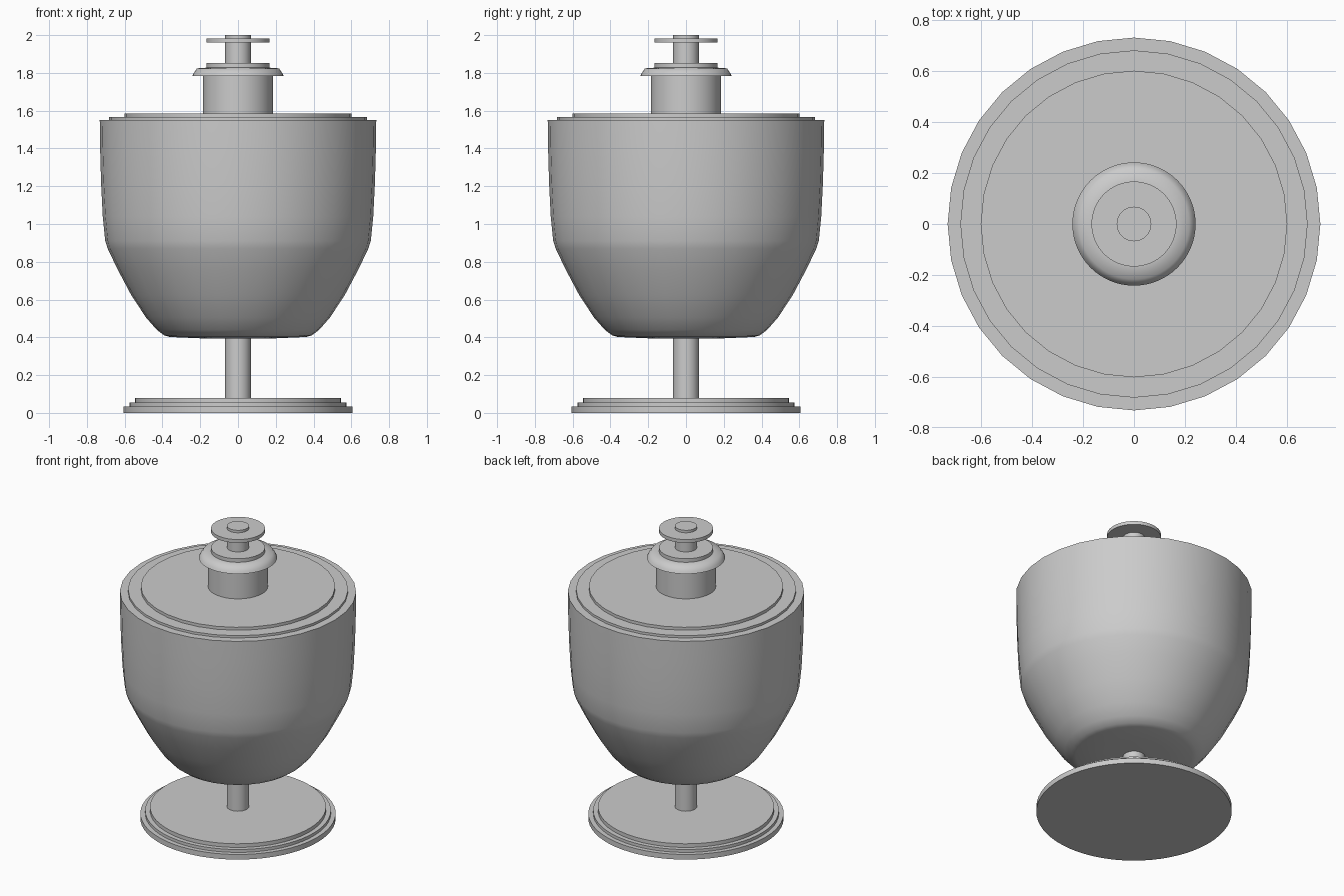
import bpy, bmesh, math

if "Cube" in bpy.data.objects:
    bpy.data.objects.remove(bpy.data.objects["Cube"])


def lathe(name, profile, sides=64, sharp_deg=35):
    """Closed solid of revolution from (radius, z) points, bottom to top."""
    bm = bmesh.new()
    rings = []
    for r, z in profile:
        rings.append([bm.verts.new((r * math.cos(2 * math.pi * i / sides),
                                    r * math.sin(2 * math.pi * i / sides), z))
                      for i in range(sides)])
    for low, high in zip(rings, rings[1:]):
        for i in range(sides):
            j = (i + 1) % sides
            bm.faces.new((low[i], low[j], high[j], high[i]))
    bm.faces.new(rings[0][::-1])
    bm.faces.new(rings[-1])
    mesh = bpy.data.meshes.new(name)
    bm.to_mesh(mesh)
    bm.free()
    obj = bpy.data.objects.new(name, mesh)
    bpy.context.collection.objects.link(obj)
    bpy.ops.object.select_all(action='DESELECT')
    obj.select_set(True)
    bpy.context.view_layer.objects.active = obj
    bpy.ops.object.shade_smooth_by_angle(angle=math.radians(sharp_deg))
    return obj


def disc(name, radius, z0, z1, sides=64):
    return lathe(name, [(radius, z0), (radius, z1)], sides)


# Stepped foot and stem
disc("foot_lower", 0.605, 0.0, 0.035)
disc("foot_middle", 0.575, 0.035, 0.055)
disc("foot_upper", 0.545, 0.055, 0.08)
disc("stem", 0.068, 0.08, 0.40, 32)

# Bowl
lathe("bowl", [(0.20, 0.395), (0.36, 0.402), (0.39, 0.41), (0.43, 0.44),
               (0.487, 0.505), (0.566, 0.625), (0.64, 0.765), (0.69, 0.87),
               (0.703, 0.91), (0.716, 1.04), (0.725, 1.22), (0.73, 1.40),
               (0.732, 1.55)], 32, 50)

# Stepped lid
disc("lid_lower", 0.682, 1.55, 1.566, 32)
disc("lid_upper", 0.602, 1.566, 1.586, 32)

# Neck, collar and knob
disc("neck", 0.185, 1.586, 1.785)
lathe("collar", [(0.242, 1.783), (0.235, 1.797), (0.217, 1.824),
                 (0.16, 1.828)], 64, 65)
disc("collar_cap", 0.167, 1.824, 1.852)
disc("knob_post", 0.068, 1.852, 2.0, 32)
disc("knob_disc", 0.167, 1.96, 1.983)
